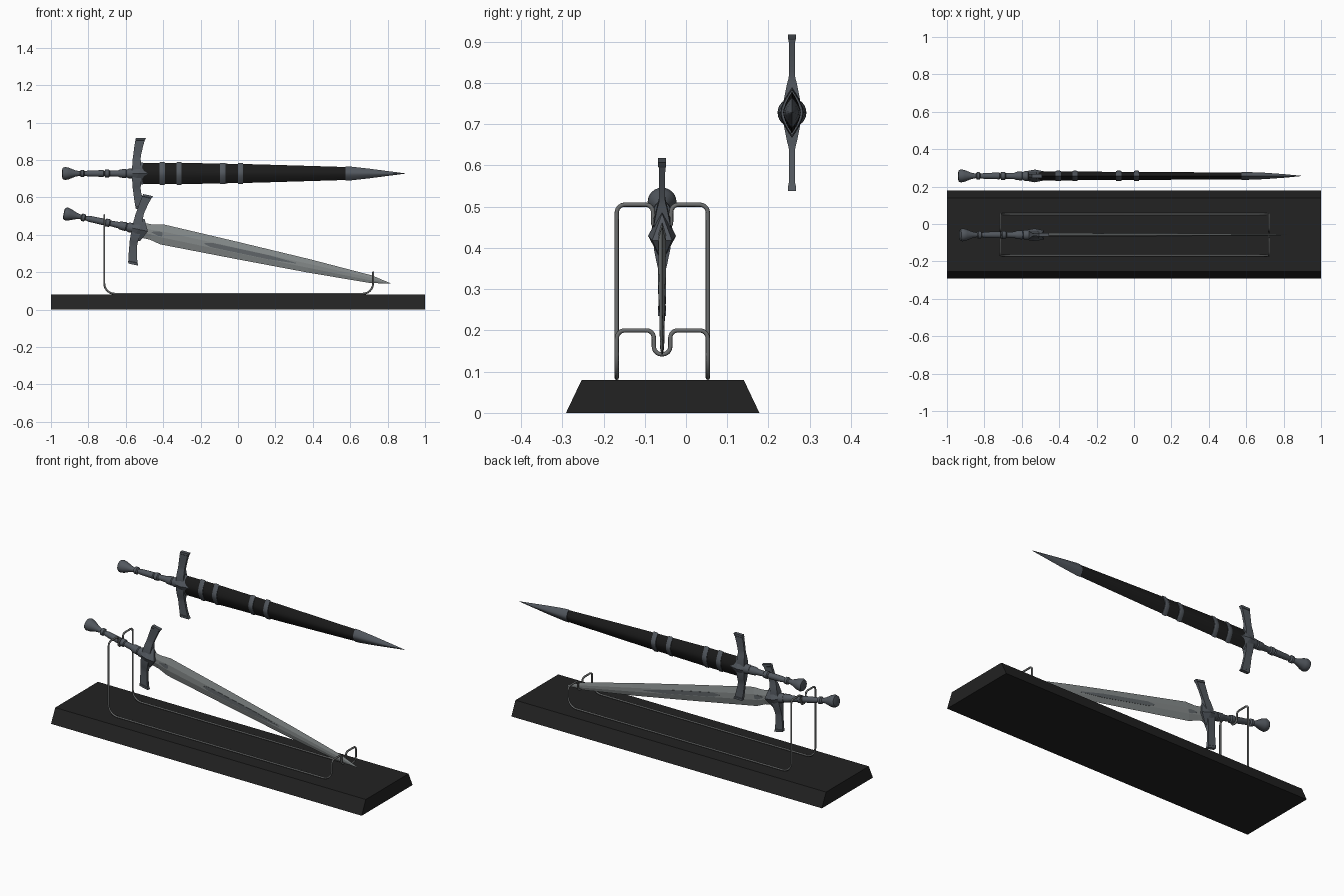
import bpy, bmesh, math
from mathutils import Vector, Matrix

if "Cube" in bpy.data.objects:
    bpy.data.objects.remove(bpy.data.objects["Cube"])


def material(name, r, g, b):
    m = bpy.data.materials.new(name)
    m.diffuse_color = (r, g, b, 1)
    m.use_nodes = True
    m.node_tree.nodes["Principled BSDF"].inputs["Base Color"].default_value = m.diffuse_color
    return m


BLACK = material("black wood", 0.016, 0.016, 0.016)
LEATHER = material("black leather", 0.011, 0.011, 0.011)
STEEL = material("dark steel", 0.085, 0.097, 0.113)
BLADE = material("blade steel", 0.23, 0.25, 0.25)
FULLER = material("fuller grey", 0.115, 0.13, 0.14)
WIRE = material("wire grey", 0.15, 0.155, 0.155)


def finish(name, bm, mat, matrix=Matrix(), smooth=None):
    bmesh.ops.recalc_face_normals(bm, faces=bm.faces)
    me = bpy.data.meshes.new(name)
    bm.to_mesh(me)
    bm.free()
    me.materials.append(mat)
    ob = bpy.data.objects.new(name, me)
    bpy.context.collection.objects.link(ob)
    ob.matrix_world = matrix
    if smooth:
        bpy.ops.object.select_all(action='DESELECT')
        ob.select_set(True)
        bpy.context.view_layer.objects.active = ob
        bpy.ops.object.shade_smooth_by_angle(angle=math.radians(smooth))
    return ob


def loft(name, rings, mat, matrix=Matrix(), smooth=None):
    """Skin a list of equal-length point rings and cap the ends."""
    bm = bmesh.new()
    loops = [[bm.verts.new(p) for p in ring] for ring in rings]
    n = len(loops[0])
    for a, b in zip(loops, loops[1:]):
        for i in range(n):
            j = (i + 1) % n
            bm.faces.new((a[i], a[j], b[j], b[i]))
    bm.faces.new(loops[0])
    bm.faces.new(loops[-1])
    return finish(name, bm, mat, matrix, smooth)


def along_x(profile, stations):
    """Scale a (y, z) profile at stations (x, half_y, half_z)."""
    return [[(x, y * hy, z * hz) for y, z in profile] for x, hy, hz in stations]


CIRCLE = [(math.cos(k * math.tau / 24), math.sin(k * math.tau / 24)) for k in range(24)]
HEX = [(0, 1), (1, 0.3), (1, -0.3), (0, -1), (-1, -0.3), (-1, 0.3)]
steps = [1 - k / 5 for k in range(11)]
LENS = [(1 - abs(z) ** 1.6, z) for z in steps] + [(-(1 - abs(z) ** 1.6), -z) for z in steps[1:-1]]


def hilt(prefix, mx):
    # pommel, neck rings and grip as one turned piece
    turned = [(-.94, .02), (-.937, .03), (-.925, .035), (-.905, .031), (-.87, .017), (-.845, .012),
              (-.84, .02), (-.825, .02), (-.82, .012), (-.80, .016), (-.72, .018), (-.715, .013),
              (-.71, .021), (-.69, .021), (-.685, .015), (-.64, .017), (-.63, .022), (-.60, .024),
              (-.595, .02), (-.585, .026), (-.55, .026)]
    loft(prefix + "_grip", along_x(CIRCLE, [(x, r, r) for x, r in turned]), STEEL, mx, 35)
    # curved crossguard, mirrored stations of (z, centre x, half width, half thickness)
    half = [(.19, -.519, .027, .01), (.178, -.523, .026, .01), (.176, -.524, .025, .008),
            (.14, -.532, .023, .007), (.10, -.539, .021, .007), (.085, -.541, .021, .008),
            (.07, -.542, .022, .012), (.03, -.542, .024, .02)]
    full = half + [(-z, *rest) for z, *rest in reversed(half)]
    loft(prefix + "_crossguard",
         [[(c - w, -t, z), (c + w, -t, z), (c + w, t, z), (c - w, t, z)] for z, c, w, t in full],
         STEEL, mx, 25)
    # pointed centre block
    bm = bmesh.new()
    for s in (-1, 1):
        for p in ((-.56, 0, .06 * s), (-.51, 0, .06 * s), (-.565, .028 * s, 0), (-.53, .034 * s, 0),
                  (-.48, .024 * s, 0)):
            bm.verts.new(p)
    bmesh.ops.convex_hull(bm, input=bm.verts)
    finish(prefix + "_guard_block", bm, STEEL, mx)


# display base
bm = bmesh.new()
bmesh.ops.create_cube(bm, size=1)
for v in bm.verts:
    top = v.co.z > 0
    v.co = Vector((math.copysign(1, v.co.x),
                   (.14 if top else .178) if v.co.y > 0 else (-.253 if top else -.291),
                   .08 if top else 0))
finish("display_base", bm, BLACK)


# wire stand: one closed rod with rounded corners
def fillet(corners):
    out = []
    n = len(corners)
    for i, (p, r) in enumerate(corners):
        a, b, c = Vector(corners[i - 1][0]), Vector(p), Vector(corners[(i + 1) % n][0])
        s, e = b + (a - b).normalized() * r, b + (c - b).normalized() * r
        cen = s + e - b
        for k in range(7):
            t = k / 6 * math.pi / 2
            out.append(cen + (s - cen) * math.cos(t) + (e - cen) * math.sin(t))
    return out


Y0, Y1, YC = -.168, .053, -.058


def rest(x, top, low, hw):
    """Corners of one cradle from the front leg to the back leg."""
    return [((x, Y0, .085), .055), ((x, Y0, top), .02), ((x, YC - hw, top), .018),
            ((x, YC - hw, low), hw * .95), ((x, YC + hw, low), hw * .95), ((x, YC + hw, top), .018),
            ((x, Y1, top), .02), ((x, Y1, .085), .055)]


path = fillet(rest(-.715, .505, .443, .022) + rest(.722, .2, .142, .02)[::-1])
cu = bpy.data.curves.new("wire_stand", 'CURVE')
cu.dimensions = '3D'
cu.bevel_depth = .0052
cu.bevel_resolution = 2
sp = cu.splines.new('POLY')
sp.points.add(len(path) - 1)
for pt, co in zip(sp.points, path):
    pt.co = (*co, 1)
sp.use_cyclic_u = True
cu.materials.append(WIRE)
bpy.context.collection.objects.link(bpy.data.objects.new("wire_stand", cu))

# sheathed sword floating behind
sheathed = Matrix.Translation((0, .257, .728))
hilt("sheathed", sheathed)
loft("scabbard", along_x(LENS, [(-.53, .024, .057), (-.3, .023, .057), (.1, .021, .049), (.6, .018, .034)]),
     LEATHER, sheathed, 30)
loft("scabbard_tip", along_x(LENS, [(.575, .021, .038), (.6, .021, .037), (.7, .017, .026),
                                    (.8, .01, .013), (.893, .001, .001)]), STEEL, sheathed, 30)
for k, x in enumerate((-.405, -.315, -.082, .014)):
    hz = .0615 if x < -.2 else .057
    loft(f"scabbard_band_{k + 1}", along_x(LENS, [(x - .014, .026, hz - .002), (x - .008, .028, hz),
                                                 (x + .008, .028, hz), (x + .014, .026, hz - .002)]),
         STEEL, sheathed, 30)

# bare sword resting on the stand
bare = (Matrix.Translation((-.932, YC, .515)) @ Matrix.Rotation(math.radians(12.1), 4, 'Y')
        @ Matrix.Translation((.94, 0, 0)))
hilt("bare", bare)
loft("blade", along_x(HEX, [(-.53, .009, .04), (-.46, .009, .041), (-.40, .009, .054), (0, .008, .046),
                            (.4, .0065, .036), (.74, .005, .021), (.847, .001, .001)]), BLADE, bare)
# dark fuller inlays on both faces
for k, (a, b) in enumerate(((-.46, -.38), (-.17, .33))):
    loft(f"fuller_inlay_{k + 1}", along_x([(1, 1), (1, -1), (-1, -1), (-1, 1)],
         [(a, .0095, .002), (a + .04, .0095, .012), (b - .3 * (b - a), .0092, .011), (b, .0078, .002)]),
         FULLER, bare)
